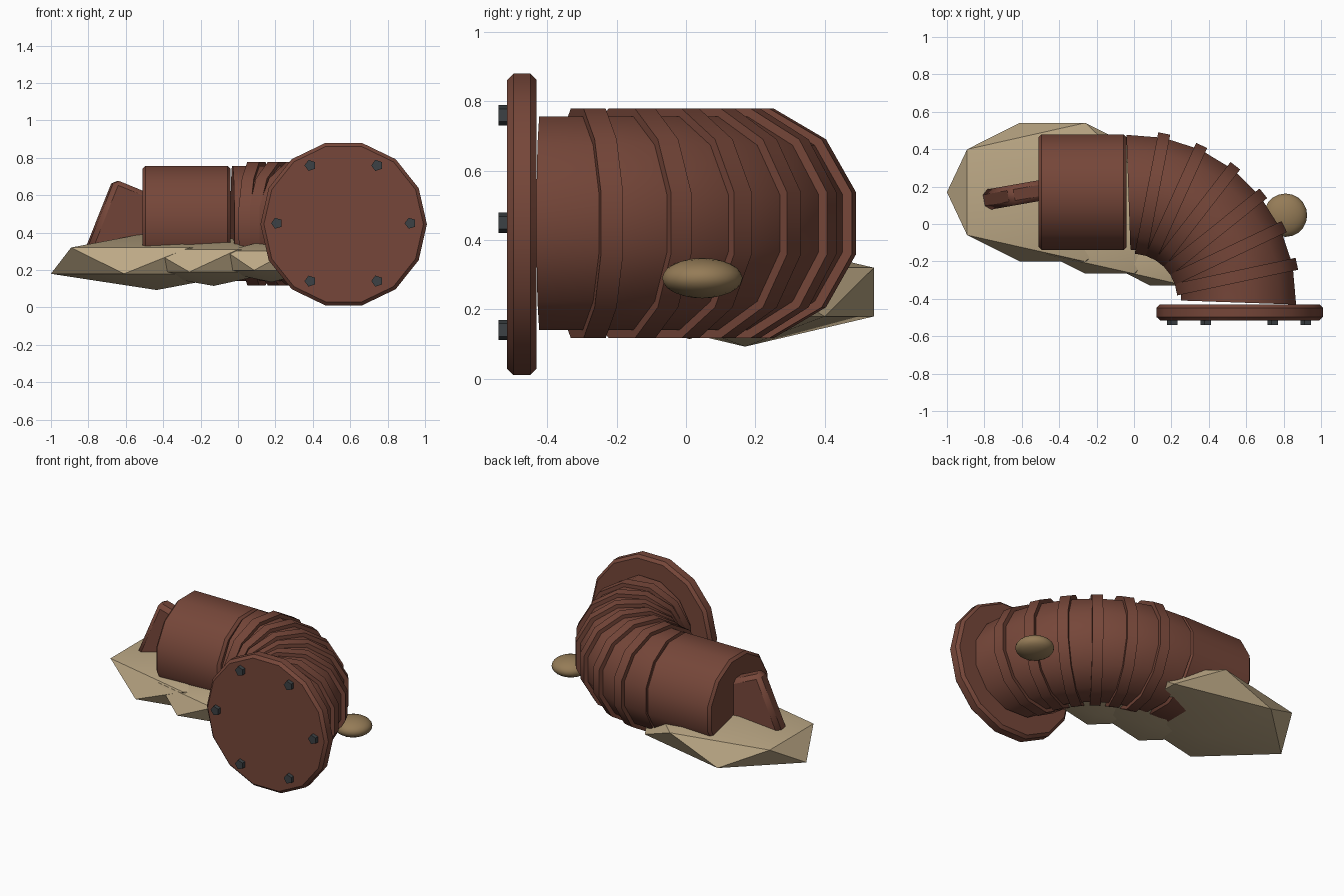
import bpy, bmesh
from math import sin, cos, pi, radians
from mathutils import Vector, Matrix

cube = bpy.data.objects.get("Cube")
if cube:
    bpy.data.objects.remove(cube, do_unlink=True)


def material(name, r, g, b):
    m = bpy.data.materials.new(name)
    m.use_nodes = True
    m.diffuse_color = (r, g, b, 1)
    m.node_tree.nodes["Principled BSDF"].inputs["Base Color"].default_value = (r, g, b, 1)
    return m


rust = material("rust brown", 0.18, 0.062, 0.041)
sand = material("sand", 0.50, 0.39, 0.235)
stone = material("tan stone", 0.30, 0.20, 0.095)
steel = material("dark steel", 0.045, 0.053, 0.058)


def finish(bm, name, mat, matrix=Matrix(), bevel=0):
    """Turn a bmesh into a placed object with angle-based smooth shading."""
    bmesh.ops.recalc_face_normals(bm, faces=bm.faces)
    mesh = bpy.data.meshes.new(name)
    bm.to_mesh(mesh)
    bm.free()
    mesh.transform(matrix)
    mesh.materials.append(mat)
    obj = bpy.data.objects.new(name, mesh)
    bpy.context.collection.objects.link(obj)
    if bevel:
        mod = obj.modifiers.new("edge bevel", "BEVEL")
        mod.width, mod.segments = bevel, 1
        mod.limit_method, mod.angle_limit = "ANGLE", radians(50)
    bpy.ops.object.select_all(action="DESELECT")
    bpy.context.view_layer.objects.active = obj
    obj.select_set(True)
    bpy.ops.object.shade_smooth_by_angle(angle=radians(35))
    return obj


def cylinder(name, mat, centre, axis, radius, depth, sides, turn=0.0, bevel=0):
    """Prism along a horizontal axis; turn is measured from its side direction."""
    axis = Vector(axis).normalized()
    side = Vector((0, 0, 1)).cross(axis)
    frame = Matrix((side, (0, 0, 1), axis)).transposed().to_4x4()
    bm = bmesh.new()
    bmesh.ops.create_cone(bm, cap_ends=True, segments=sides, radius1=radius,
                          radius2=radius, depth=depth, matrix=Matrix.Rotation(turn, 4, "Z"))
    return finish(bm, name, mat, Matrix.Translation(centre) @ frame, bevel)


AXIS_Z = 0.448
BEND = Vector((-0.01, -0.40, AXIS_Z))
BEND_R = 0.57
SIDES = 12
TURN = pi / SIDES


def bend_frame(angle):
    """Centre, outward direction and travel direction on the elbow."""
    out = Vector((cos(angle), sin(angle), 0))
    return BEND + out * BEND_R, out, Vector((-sin(angle), cos(angle), 0))


# Elbow body swept in straight segments between the ribs
rib_angles = [radians(12 + 13.4 * i) for i in range(6)]
bm = bmesh.new()
rings = []
for angle in [radians(-2)] + rib_angles + [radians(92)]:
    centre, out, _ = bend_frame(angle)
    rings.append([bm.verts.new(centre + out * 0.318 * cos(t) + Vector((0, 0, 0.318 * sin(t))))
                  for t in (TURN + 2 * pi * k / SIDES for k in range(SIDES))])
for a, b in zip(rings, rings[1:]):
    for k in range(SIDES):
        n = (k + 1) % SIDES
        bm.faces.new((a[k], a[n], b[n], b[k]))
bm.faces.new(rings[0])
bm.faces.new(rings[-1])
finish(bm, "elbow_pipe", rust)

# Raised ribs around the elbow
for i, angle in enumerate(rib_angles):
    centre, _, travel = bend_frame(angle)
    cylinder(f"elbow_rib_{i + 1}", rust, centre, travel, 0.342, 0.065, SIDES, TURN)

# Straight pipe end
cylinder("straight_pipe", rust, (-0.275, 0.17, AXIS_Z), (1, 0, 0), 0.32, 0.47,
         SIDES, TURN, bevel=0.016)

# End flange and its ring of bolts
FLANGE_X, FLANGE_Z = 0.565, 0.445
cylinder("flange", rust, (FLANGE_X, -0.4725, FLANGE_Z), (0, -1, 0), 0.445, 0.085,
         14, pi / 2, bevel=0.018)
for i in range(6):
    a = i * pi / 3
    cylinder(f"flange_bolt_{i + 1}", steel,
             (FLANGE_X + 0.357 * cos(a), -0.52, FLANGE_Z + 0.005 + 0.357 * sin(a)),
             (0, -1, 0), 0.031, 0.04, 5, pi / 2)

# Tilted plate sticking out of the pipe mouth
bm = bmesh.new()
bmesh.ops.create_cube(bm, size=1, matrix=Matrix.Diagonal((0.40, 0.11, 0.40, 1)))
tilt = Matrix.Rotation(radians(10), 4, "Z") @ Matrix.Rotation(radians(22), 4, "Y")
finish(bm, "tilted_plate", rust, Matrix.Translation((-0.555, 0.17, 0.425)) @ tilt, bevel=0.025)


def boulder(name, mat, centre, scale, detail):
    bm = bmesh.new()
    bmesh.ops.create_icosphere(bm, subdivisions=detail, radius=1)
    finish(bm, name, mat, Matrix.Translation(centre) @ Matrix.Diagonal((*scale, 1)))


# Overlapping sand mounds and a smooth pebble
boulder("sand_mound_large", sand, (-0.435, 0.17, 0.25), (0.632, 0.436, 0.157), 1)
boulder("sand_mound_medium", sand, (-0.13, 0.01, 0.25), (0.47, 0.324, 0.135), 1)
boulder("sand_mound_small", sand, (0.18, -0.125, 0.25), (0.34, 0.24, 0.115), 1)
boulder("pebble", stone, (0.81, 0.047, 0.29), (0.116, 0.116, 0.058), 3)
